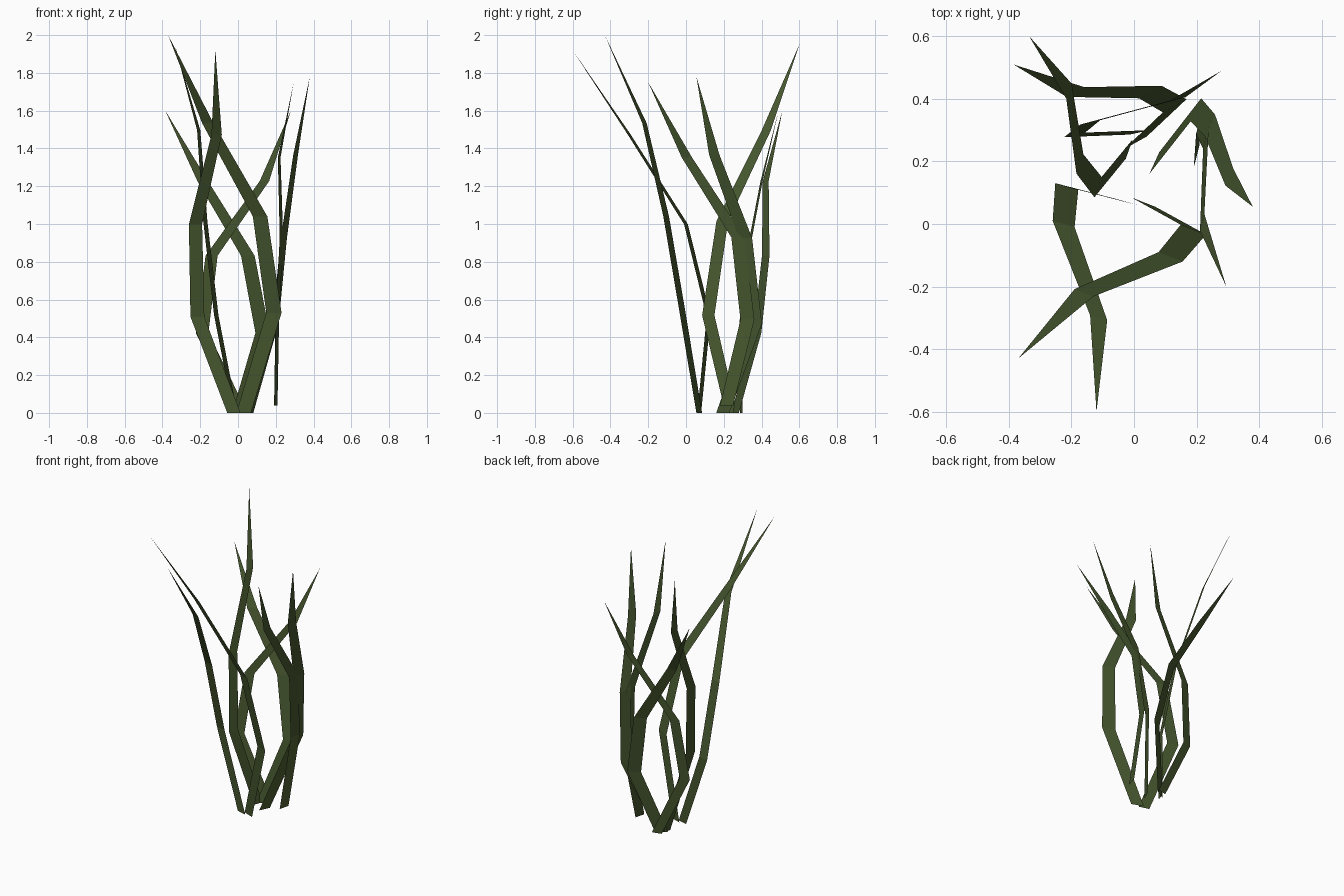
import bpy

# One flat green for every blade
green = bpy.data.materials.new("grass_green")
green.diffuse_color = (0.062, 0.095, 0.028, 1.0)

LEVELS = (0.0, 0.265, 0.52, 0.767, 1.0)   # height fraction of each bend
WIDTHS = (1.0, 1.05, 1.0, 0.78, 0.0)      # blade width at each bend


def blade(name, z0, z1, across, path):
    """Flat tapering ribbon: path is the centre line in plan, across its width."""
    verts, faces = [], []
    for (x, y), level, width in zip(path, LEVELS, WIDTHS):
        z = z0 + (z1 - z0) * level
        dx, dy = across[0] * width / 2, across[1] * width / 2
        if width:
            verts += [(x - dx, y - dy, z), (x + dx, y + dy, z)]
        else:
            verts.append((x, y, z))
    for i in range(0, 6, 2):
        faces.append((i, i + 1, i + 3, i + 2))
    faces.append((6, 7, 8))
    mesh = bpy.data.meshes.new(name)
    mesh.from_pydata(verts, [], faces)
    mesh.materials.append(green)
    obj = bpy.data.objects.new(name, mesh)
    bpy.context.collection.objects.link(obj)


# Front pair, crossing each other
blade("blade_front_right", 0, 2.0, (0.077, -0.03),
      [(0.03, 0.07), (0.19, -0.018), (0.117, -0.105), (-0.16, -0.22), (-0.37, -0.43)])
blade("blade_front_left", 0, 1.92, (0.07, -0.02),
      [(-0.022, 0.07), (-0.215, 0.12), (-0.225, 0.0), (-0.113, -0.30), (-0.12, -0.60)])

# Right pair
blade("blade_right_outer", 0.04, 1.75, (0.018, 0.07),
      [(0.2, 0.215), (0.208, 0.325), (0.23, 0.275), (0.218, 0.005), (0.295, -0.20)])
blade("blade_right_inner", 0, 1.78, (0.032, 0.07),
      [(0.065, 0.195), (0.198, 0.365), (0.243, 0.315), (0.305, 0.15), (0.38, 0.055)])

# Left blade, sweeping backwards
blade("blade_left", 0, 1.95, (0.022, 0.062),
      [(-0.015, 0.24), (-0.115, 0.118), (-0.173, 0.192), (-0.208, 0.425), (-0.335, 0.60)])

# Short back pair, crossing each other
blade("blade_back_right", 0, 1.6, (0.072, 0.04),
      [(0.005, 0.26), (0.13, 0.378), (0.052, 0.422), (-0.187, 0.422), (-0.385, 0.51)])
blade("blade_back_left", 0, 1.6, (0.064, 0.014),
      [(0.018, 0.293), (-0.19, 0.285), (-0.14, 0.325), (0.14, 0.40), (0.28, 0.49)])
